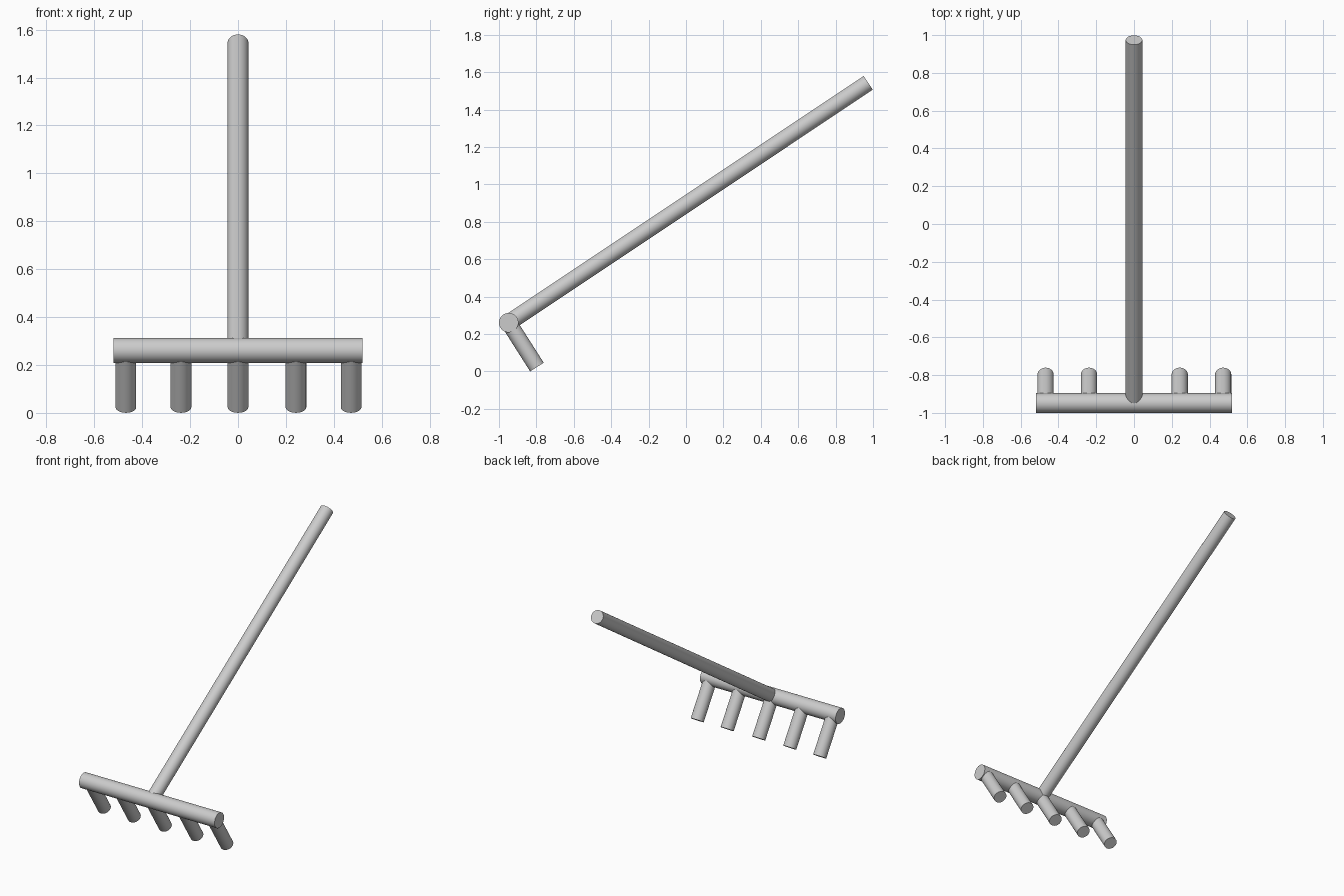
import bpy
import math
from mathutils import Vector

cube = bpy.data.objects.get("Cube")
if cube:
    bpy.data.objects.remove(cube, do_unlink=True)

# One plain grey for the whole tool
grey = bpy.data.materials.new("light_grey")
grey.use_nodes = True
colour = (0.6, 0.6, 0.6, 1.0)
grey.diffuse_color = colour
grey.node_tree.nodes["Principled BSDF"].inputs["Base Color"].default_value = colour


def rod(name, start, end, radius):
    """Smooth capped cylinder between two points."""
    start, end = Vector(start), Vector(end)
    axis = end - start
    bpy.ops.mesh.primitive_cylinder_add(vertices=48, radius=radius, depth=axis.length,
                                        location=(start + end) / 2)
    obj = bpy.context.object
    obj.name = name
    obj.rotation_euler = axis.to_track_quat('Z', 'Y').to_euler()
    obj.data.materials.append(grey)
    bpy.ops.object.shade_smooth_by_angle(angle=math.radians(40))
    return obj


HEAD_Y, HEAD_Z = -0.948, 0.261

# Crossbar of the rake head
rod("head_bar", (-0.52, HEAD_Y, HEAD_Z), (0.52, HEAD_Y, HEAD_Z), 0.052)

# Long sloping handle
rod("handle", (0, HEAD_Y, HEAD_Z), (0, 0.974, 1.543), 0.044)

# Tines, square to the handle
for i, x in enumerate((-0.468, -0.238, 0, 0.242, 0.472), 1):
    rod(f"tine_{i}", (x, HEAD_Y, HEAD_Z), (x, -0.797, 0.0235), 0.043)
